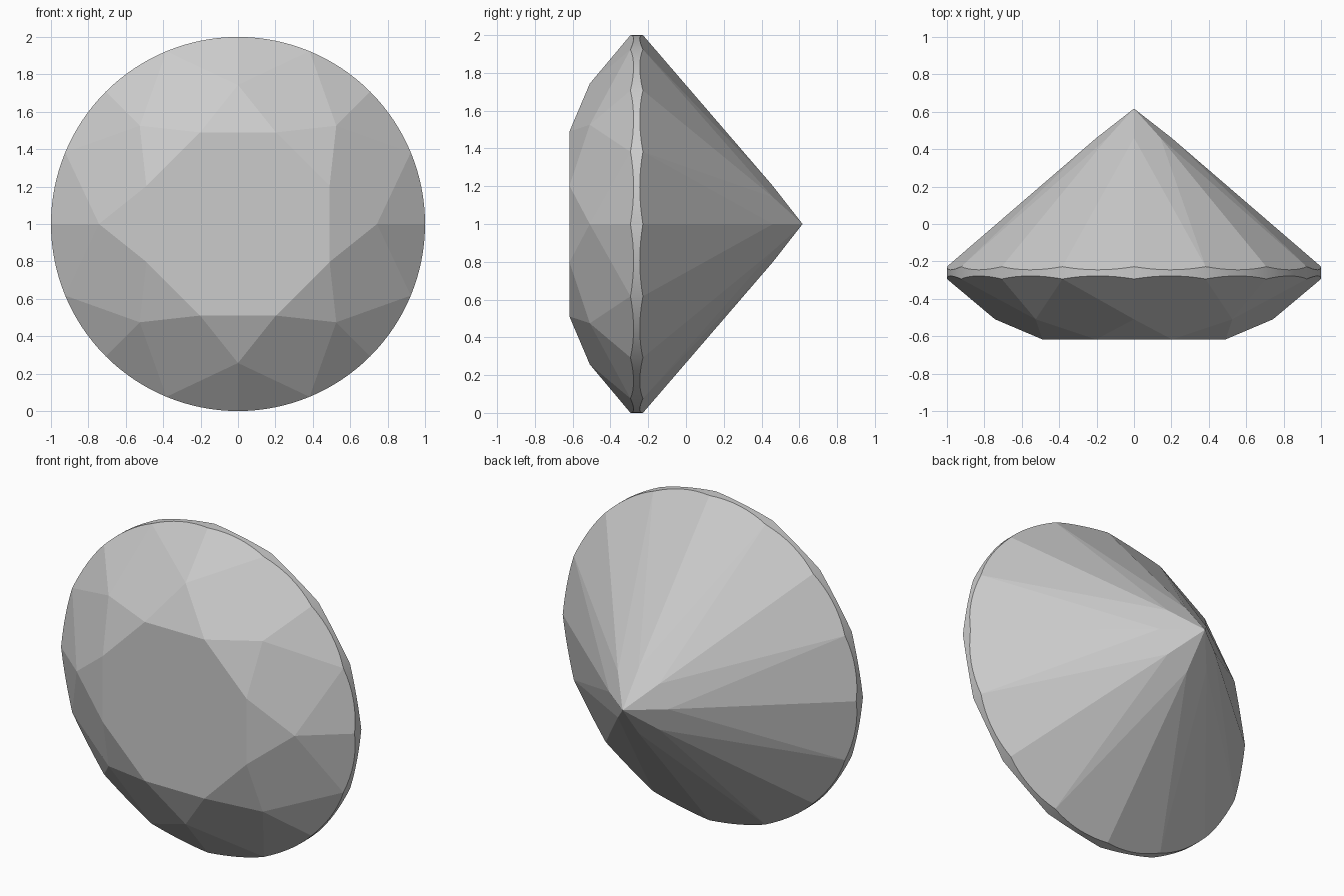
import bpy, bmesh
from math import cos, sin, pi
from mathutils import Vector

if "Cube" in bpy.data.objects:
    bpy.data.objects.remove(bpy.data.objects["Cube"])

# Heights along y and radii of the round brilliant cut
TABLE_Y, CROWN_Y, PAV_Y, CULET_Y = -0.617, -0.294, -0.228, 0.617
TABLE_R, STAR_R, LOWER_R = 0.53, 0.743, 0.2
STEP, SEG = pi / 8, 8
C = cos(STEP)
STAR_Y = TABLE_Y + (CROWN_Y - TABLE_Y) / (1 - TABLE_R) * (STAR_R * C - TABLE_R)
LOWER_Y = CULET_Y + (PAV_Y - CULET_Y) * LOWER_R * C


def polar(r, k, y):
    """Point at radius r, k steps of 22.5 degrees round the y axis."""
    return Vector((r * cos(k * STEP), y, 1 + r * sin(k * STEP)))


def girdle_arc(k, tip, y):
    """Curve where one flat girdle facet meets the round girdle."""
    a, b = polar(1, k, y), polar(1, k + 1, y)
    n = (a - tip).cross(b - tip)
    arc = []
    for i in range(SEG + 1):
        p = polar(1, k + i / SEG, 0)
        p.y = tip.y - (n.x * (p.x - tip.x) + n.z * (p.z - tip.z)) / n.y
        arc.append(p)
    return arc


bm = bmesh.new()


def face(points, smooth=False):
    f = bm.faces.new([bm.verts.new(p) for p in points])
    f.smooth = smooth


# Table
face([polar(TABLE_R, k, TABLE_Y) for k in range(1, 16, 2)])

for k in range(0, 16, 2):
    # Star facet, crown kite and pavilion main
    star, star2 = polar(STAR_R, k, STAR_Y), polar(STAR_R, k + 2, STAR_Y)
    low, low2 = polar(LOWER_R, k, LOWER_Y), polar(LOWER_R, k + 2, LOWER_Y)
    corner = polar(TABLE_R, k + 1, TABLE_Y)
    face([polar(TABLE_R, k - 1, TABLE_Y), star, corner])
    face([corner, star, polar(1, k + 1, CROWN_Y), star2])
    face([Vector((0, CULET_Y, 1)), low, polar(1, k + 1, PAV_Y), low2])

    # Upper and lower girdle facets with the scalloped girdle band between
    for s in (k - 1, k):
        upper = girdle_arc(s, star, CROWN_Y)
        lower = girdle_arc(s, low, PAV_Y)
        face([star] + upper)
        face([low] + lower)
        for i in range(SEG):
            face([upper[i], upper[i + 1], lower[i + 1], lower[i]], True)

bmesh.ops.remove_doubles(bm, verts=bm.verts, dist=1e-4)
bmesh.ops.recalc_face_normals(bm, faces=bm.faces)

# Keep every facet border crisp; only the girdle band is round
for e in bm.edges:
    e.smooth = all(f.smooth for f in e.link_faces)

mesh = bpy.data.meshes.new("cut_gem")
bm.to_mesh(mesh)
bm.free()
bpy.context.collection.objects.link(bpy.data.objects.new("cut_gem", mesh))
